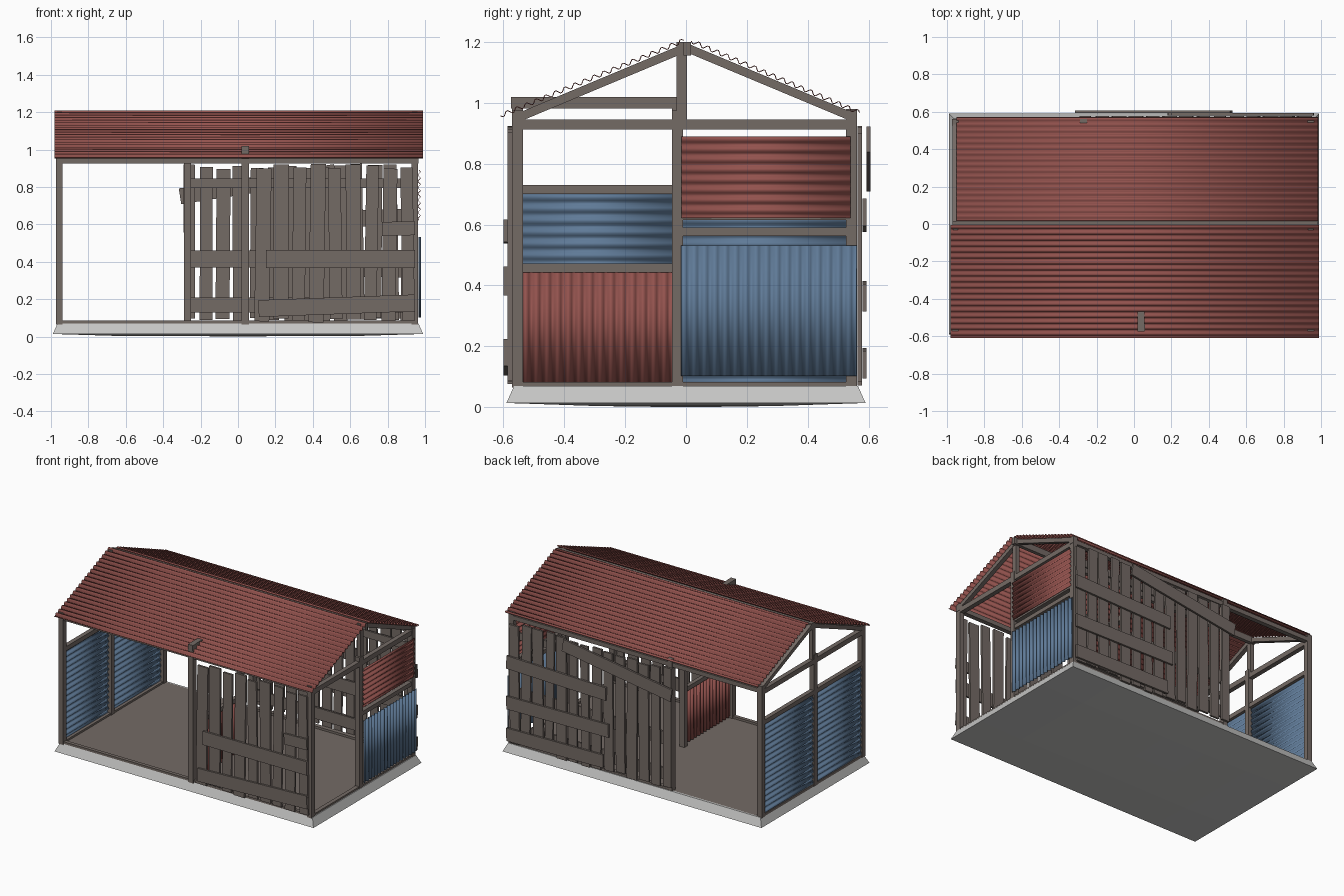
import bpy, bmesh, math, random
from mathutils import Vector, Matrix

cube = bpy.data.objects.get("Cube")
if cube:
    bpy.data.objects.remove(cube, do_unlink=True)
random.seed(4)


def material(name, r, g, b):
    m = bpy.data.materials.new(name)
    m.use_nodes = True
    m.diffuse_color = (r, g, b, 1)
    m.node_tree.nodes["Principled BSDF"].inputs["Base Color"].default_value = (r, g, b, 1)
    return m


WOOD = material("weathered_wood", .175, .145, .13)
RED = material("red_sheet_metal", .29, .085, .075)
BLUE = material("blue_sheet_metal", .115, .195, .31)
CONCRETE = material("pale_concrete", .56, .56, .55)


def finish(name, bm, *mats):
    mesh = bpy.data.meshes.new(name)
    bm.normal_update()
    bm.to_mesh(mesh)
    bm.free()
    for m in mats:
        mesh.materials.append(m)
    ob = bpy.data.objects.new(name, mesh)
    bpy.context.collection.objects.link(ob)
    return ob


def box(name, x, y, z, mat=WOOD):
    """Box between the (low, high) pairs on each axis."""
    bm = bmesh.new()
    bmesh.ops.create_cube(bm, size=1)
    for v in bm.verts:
        for i, (lo, hi) in enumerate((x, y, z)):
            v.co[i] = lo if v.co[i] < 0 else hi
    return finish(name, bm, mat)


def beam(name, a, b, width, height, mat=WOOD):
    """Rectangular timber from a to b; height is measured in the upright plane."""
    a, b = Vector(a), Vector(b)
    d = (b - a).normalized()
    up = Vector((0, 0, 1)) if abs(d.z) < .9 else Vector((0, 1, 0))
    side = d.cross(up).normalized()
    rot = Matrix((d, side, side.cross(d))).transposed().to_4x4()
    size = Matrix.Diagonal(((b - a).length, width, height, 1))
    bm = bmesh.new()
    bmesh.ops.create_cube(bm, size=1, matrix=Matrix.Translation((a + b) / 2) @ rot @ size)
    return finish(name, bm, mat)


def corrugated(name, corner, across, along, mat, amp=.006, pitch=.034):
    """Wavy sheet: waves repeat in the across direction and run in the along direction."""
    corner, across, along = Vector(corner), Vector(across), Vector(along)
    normal = across.cross(along).normalized()
    waves = round(across.length / pitch)
    steps = waves * 6
    bm = bmesh.new()
    rows = []
    for i in range(steps + 1):
        t = i / steps
        p = corner + across * t + normal * amp * math.sin(t * waves * math.tau)
        rows.append((bm.verts.new(p), bm.verts.new(p + along)))
    for (a, b), (c, d) in zip(rows, rows[1:]):
        bm.faces.new((a, c, d, b)).smooth = True
    ob = finish(name, bm, mat)
    solid = ob.modifiers.new("thickness", "SOLIDIFY")
    solid.thickness = .003
    solid.offset = 0
    return ob


# Slab: tapered sides, shallow sag underneath, earth-coloured floor on top
bm = bmesh.new()
bmesh.ops.create_grid(bm, x_segments=6, y_segments=4, size=1)
ret = bmesh.ops.extrude_face_region(bm, geom=bm.faces[:])
top = {g for g in ret["geom"] if isinstance(g, bmesh.types.BMVert)}
for v in bm.verts:
    edge = max(abs(v.co.x), abs(v.co.y)) > .99
    if v in top:
        v.co = Vector((v.co.x * .965, v.co.y * .565, .07))
    else:
        v.co = Vector((v.co.x * .99, v.co.y * .59, .014 if edge else .004))
bmesh.ops.recalc_face_normals(bm, faces=bm.faces)
low = min(bm.verts, key=lambda v: v.co.z + v.co.length * .01)
low.co.z = 0
for f in bm.faces:
    f.material_index = 1 if f.normal.z > .9 else 0
# worn rim of the slab around the floor
floor_faces = [f for f in bm.faces if f.material_index]
rim = bmesh.ops.inset_region(bm, faces=floor_faces, thickness=.014)
for f in rim["faces"]:
    f.material_index = 0
finish("slab", bm, CONCRETE, WOOD)

# Posts
for x in (-.955, .945):
    for y, label in ((-.553, "front"), (.543, "rear"), (-.028, "middle")):
        box(f"{label}_post", (x - .018, x + .018), (y - .018, y + .018), (.065, .975))
box("front_door_post", (.02, .058), (-.572, -.535), (.065, 1.02))
box("partition_post", (.02, .058), (-.046, -.01), (.065, 1.02))
box("rear_door_post", (-.288, -.252), (.525, .562), (.065, .98))

# Long timbers: wall plates, ridge and sills
for y in (-.553, .543):
    box("wall_plate", (-.97, .965), (y - .016, y + .016), (.925, .955))
box("ridge_beam", (-.97, .98), (-.008, .016), (1.155, 1.2))
box("front_sill", (-.94, .93), (-.565, -.54), (.065, .085))
box("rear_sill", (-.27, .93), (.53, .56), (.065, .085))

# End trusses and end sills
for x in (-.955, .945):
    box("tie_beam", (x - .016, x + .016), (-.54, .53), (.912, .946))
    box("king_post", (x - .014, x + .014), (-.032, .003), (.92, 1.2))
    box("end_sill", (x - .014, x + .014), (-.54, .53), (.065, .083))
    for side in (-1, 1):
        beam("rafter", (x, 0, 1.182), (x, side * .55, .952), .03, .028)

# Partition: two rails and a low red sheet
box("partition_top_beam", (.02, .056), (-.575, 0), (.982, 1.02))
box("partition_rail", (.026, .054), (-.535, -.045), (.443, .472))
corrugated("partition_sheet", (.038, -.535, .083), (0, .49, 0), (0, 0, .36), RED, .009)

# Solid end: two blue sheets under a rail
box("solid_end_rail", (-.97, -.94), (-.54, .53), (.7, .73))
corrugated("front_blue_sheet", (-.962, -.535, .083), (0, 0, .617), (0, .49, 0), BLUE, pitch=.038)
corrugated("rear_blue_sheet", (-.962, -.01, .083), (0, 0, .617), (0, .535, 0), BLUE, pitch=.038)

# Half-open end: red sheet above, blue sheet below
box("half_end_rail", (.93, .96), (-.01, .525), (.562, .59))
box("upper_end_rail", (.93, .96), (-.01, .525), (.615, .64))
corrugated("upper_red_sheet", (.968, -.015, .622), (0, 0, .267), (0, .555, 0), RED)
corrugated("lower_blue_sheet", (.972, -.015, .102), (0, .575, 0), (0, 0, .43), BLUE)

# Roof sheets
corrugated("front_roof", (-.98, -.61, .958), (0, .603, .247), (1.97, 0, 0), RED, .007)
corrugated("rear_roof", (-.95, .57, .968), (0, -.552, .235), (1.935, 0, 0), RED, .007)


def fence(label, start, end, count, y):
    """Uneven upright boards with narrow gaps."""
    step = (end - start) / count
    for i in range(count):
        x = start + step * (i + .5)
        width = step - random.uniform(.012, .032)
        lean = random.uniform(-.008, .008)
        beam(f"{label}_board", (x + lean, y, random.uniform(.07, .1)),
             (x - lean, y, random.uniform(.895, .925)), width, .014)


def planks(label, y, rows):
    """Horizontal planks given as x start, x end, z start, z end, height."""
    for x1, x2, z1, z2, h in rows:
        beam(f"{label}_plank", (x1, y, z1), (x2, y, z2), .013, h)


# Front boarding on the right-hand half
fence("front_fence", .085, .955, 9, -.579)
planks("front_fence", -.593, [(.15, .945, .415, .415, .095), (.11, .945, .15, .18, .09),
                              (.77, .945, .575, .58, .075)])

# Rear boarding with a slanting brace
fence("rear_fence", -.305, .955, 14, .571)
planks("rear_fence", .586, [(.2, .96, .62, .64, .09), (.18, .96, .37, .36, .09),
                            (.22, .96, .15, .14, .09)])
planks("rear_brace", .6, [(-.31, .52, .75, .88, .085)])
planks("rear_inner_rail", .545, [(-.27, .93, .415, .415, .09), (-.27, .93, .17, .17, .08),
                                 (-.27, .93, .82, .82, .05)])
